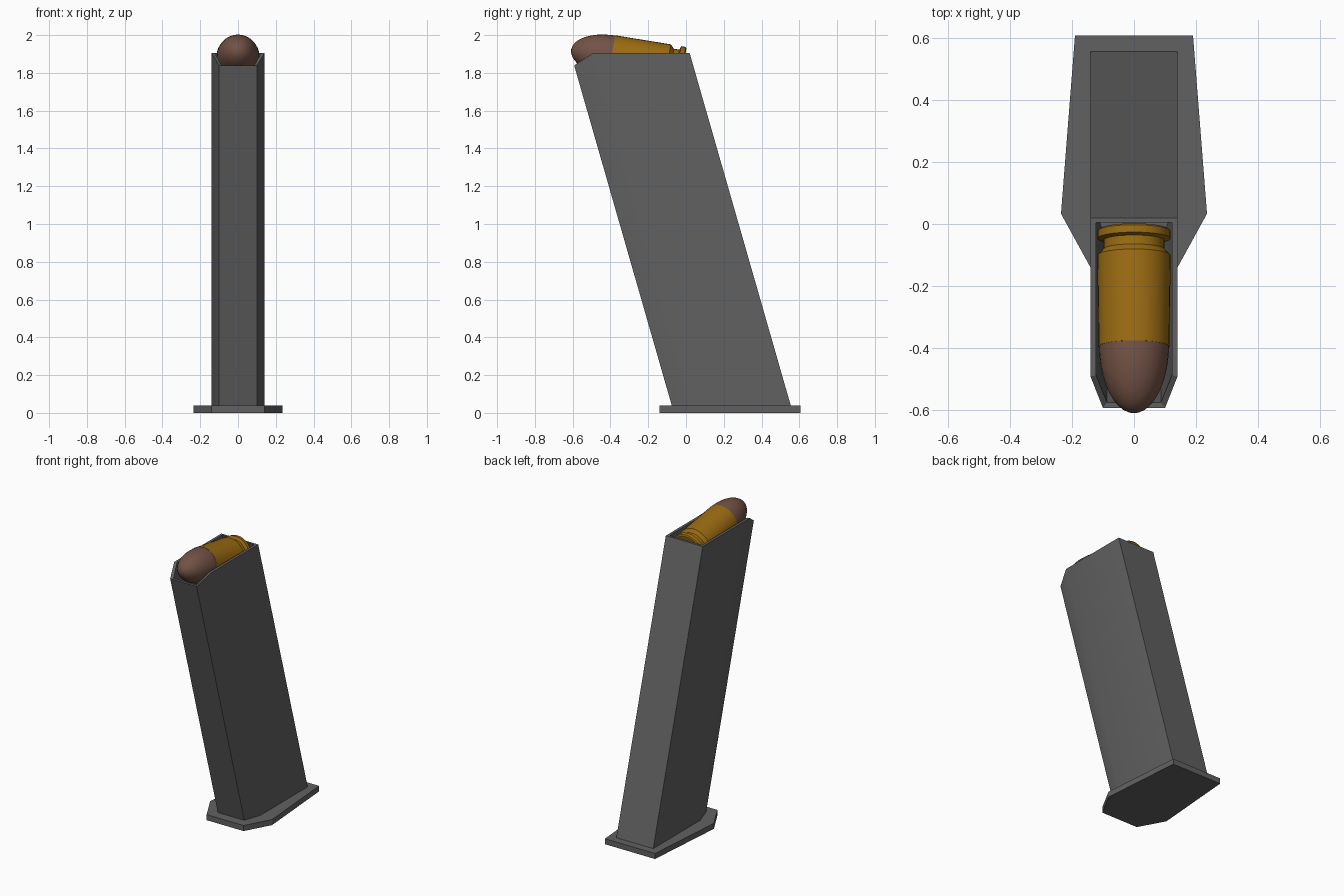
import bpy, bmesh, math
from mathutils import Matrix

if "Cube" in bpy.data.objects:
    bpy.data.objects.remove(bpy.data.objects["Cube"])

SLOPE = 0.287  # backward lean of the body


def material(name, rgb):
    m = bpy.data.materials.new(name)
    m.diffuse_color = (*rgb, 1)
    m.use_nodes = True
    m.node_tree.nodes["Principled BSDF"].inputs["Base Color"].default_value = m.diffuse_color
    return m


def finish(name, bm, mat, angle=30):
    bmesh.ops.recalc_face_normals(bm, faces=bm.faces)
    me = bpy.data.meshes.new(name)
    bm.to_mesh(me)
    bm.free()
    me.materials.append(mat)
    ob = bpy.data.objects.new(name, me)
    bpy.context.collection.objects.link(ob)
    bpy.ops.object.select_all(action='DESELECT')
    ob.select_set(True)
    bpy.context.view_layer.objects.active = ob
    bpy.ops.object.shade_smooth_by_angle(angle=math.radians(angle))
    return ob


def mirrored(half):
    """Closed outline from the +x half."""
    return half + [(-p[0], *p[1:]) for p in reversed(half)]


def bridge(bm, a, b):
    n = len(a)
    for i in range(n):
        j = (i + 1) % n
        bm.faces.new((a[i], a[j], b[j], b[i]))


grey = material("dark_grey", (0.12, 0.12, 0.12))
brass = material("brass", (0.33, 0.15, 0.006))
copper = material("copper", (0.17, 0.085, 0.06))

# Floor plate
bm = bmesh.new()
plate = mirrored([(0.19, 0.607), (0.235, 0.033), (0.14, -0.14)])
low, high = [[bm.verts.new((x, y, z)) for x, y in plate] for z in (0, 0.038)]
bm.faces.new(low)
bm.faces.new(high)
bridge(bm, low, high)
finish("floor_plate", bm, grey, 20)

# Hollow leaning body: outer wall, rim with lowered front lip, inner wall
outer = mirrored([(0.14, 0.555, 1.905), (0.14, 0.045, 1.905), (0.10, -0.075, 1.84)])
inner = mirrored([(0.122, 0.54, 1.905), (0.122, 0.049, 1.905), (0.087, -0.057, 1.84)])


def ring(bm, pts, z=None):
    return [bm.verts.new((x, y - SLOPE * ((z or top) - 0.038), z or top)) for x, y, top in pts]


bm = bmesh.new()
rings = [ring(bm, outer, 0.038), ring(bm, outer), ring(bm, inner), ring(bm, inner, 0.06)]
for a, b in zip(rings, rings[1:]):
    bridge(bm, a, b)
bm.faces.new(rings[0])
bm.faces.new(rings[-1])
finish("body", bm, grey, 25)


# Turned parts of the tilted top round
def lathe(name, profile, mat, steps=32):
    bm = bmesh.new()
    vs = [bm.verts.new((r, -t, 0)) for t, r in profile]
    es = [bm.edges.new(p) for p in zip(vs, vs[1:])]
    bmesh.ops.spin(bm, geom=vs + es, cent=(0, 0, 0), axis=(0, 1, 0),
                   angle=2 * math.pi, steps=steps, use_duplicate=False)
    bmesh.ops.remove_doubles(bm, verts=bm.verts, dist=1e-5)
    tilt = Matrix.Translation((0, -0.017, 1.82)) @ Matrix.Rotation(math.radians(-10), 4, 'X')
    bmesh.ops.transform(bm, matrix=tilt, verts=bm.verts)
    finish(name, bm, mat)


lathe("case", [(0, 0), (0, 0.11), (0.006, 0.118), (0.03, 0.118), (0.036, 0.098),
               (0.065, 0.098), (0.085, 0.118), (0.383, 0.114), (0.383, 0)], brass)
arc = [math.pi / 2 * i / 10 for i in range(11)]
lathe("tip", [(0.375, 0)] + [(0.375 + 0.225 * math.sin(a), 0.113 * math.cos(a)) for a in arc], copper)
